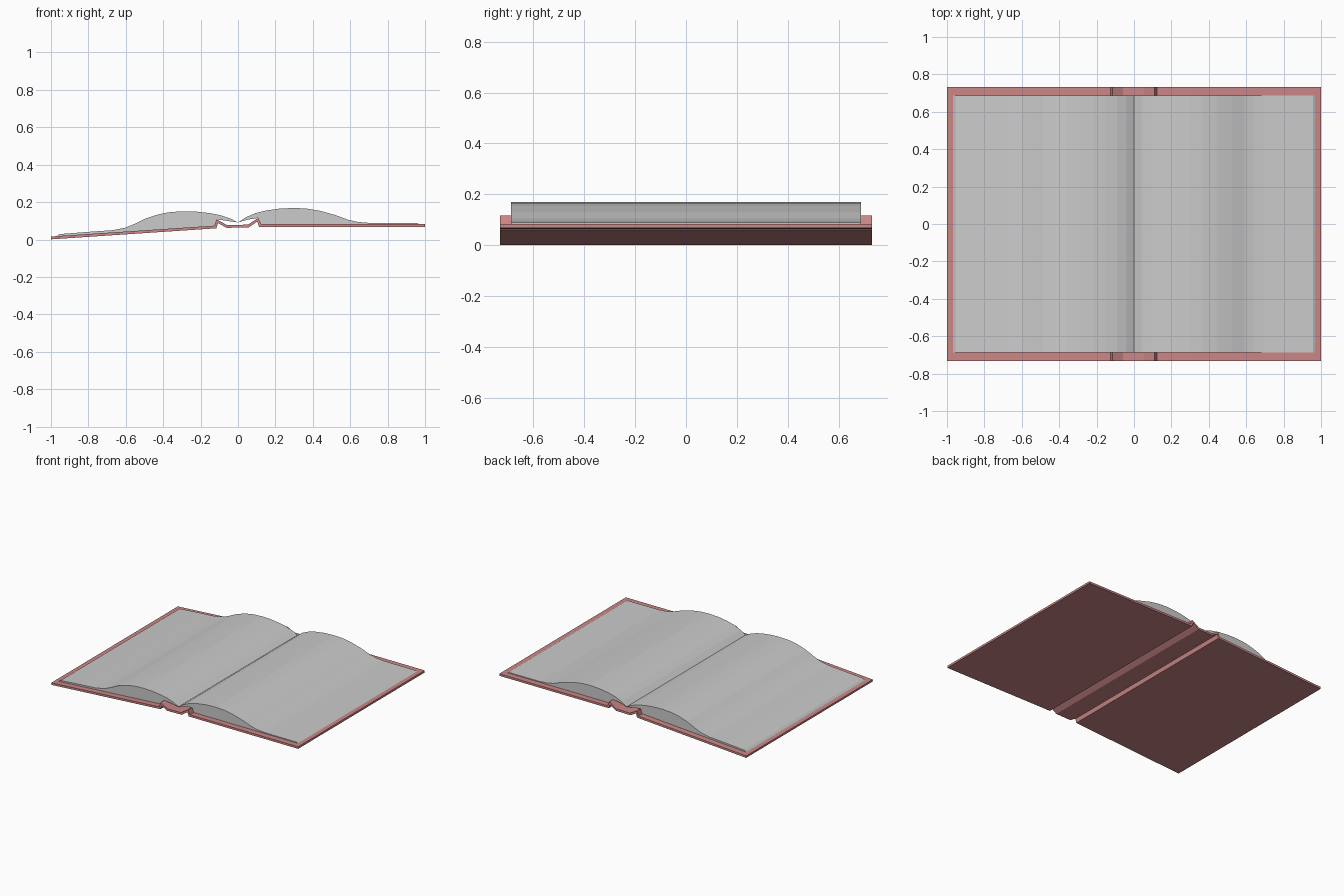
import bpy
import bmesh
from mathutils import Vector

if "Cube" in bpy.data.objects:
    bpy.data.objects.remove(bpy.data.objects["Cube"])

COVER_HALF, PAGE_HALF, THICK = 0.732, 0.688, 0.015


def extrude_profile(name, points, half, mat=None):
    """Closed x/z outline, extruded symmetrically along y."""
    bm = bmesh.new()
    face = bm.faces.new([bm.verts.new((x, -half, z)) for x, z in points])
    geom = bmesh.ops.extrude_face_region(bm, geom=[face])["geom"]
    verts = [g for g in geom if isinstance(g, bmesh.types.BMVert)]
    bmesh.ops.translate(bm, vec=(0, 2 * half, 0), verts=verts)
    bmesh.ops.recalc_face_normals(bm, faces=bm.faces)
    mesh = bpy.data.meshes.new(name)
    bm.to_mesh(mesh)
    bm.free()
    obj = bpy.data.objects.new(name, mesh)
    bpy.context.collection.objects.link(obj)
    if mat:
        mesh.materials.append(mat)
    return obj


def thicken(path, thick):
    """Turn an open centre line into a closed outline with mitred corners."""
    pts = [Vector(p) for p in path]
    dirs = [(b - a).normalized() for a, b in zip(pts, pts[1:])]
    norms = [Vector((-d.y, d.x)) for d in dirs]
    upper, lower = [], []
    for i, p in enumerate(pts):
        a, b = norms[max(i - 1, 0)], norms[min(i, len(norms) - 1)]
        m = (a + b).normalized()
        off = m * min(thick / 2 / m.dot(a), thick * 0.7)
        upper.append(p + off)
        lower.append(p - off)
    return upper + lower[::-1]


red = bpy.data.materials.new("cover_red")
red.diffuse_color = (0.60, 0.24, 0.24, 1)
red.use_nodes = True
red.node_tree.nodes["Principled BSDF"].inputs["Base Color"].default_value = red.diffuse_color

# Cover: two boards joined by raised hinges and a flat spine
cover_line = [(-1, 0.0085), (-0.121, 0.067), (-0.111, 0.098), (-0.06, 0.07),
              (0.055, 0.072), (0.106, 0.106), (0.118, 0.075), (1, 0.075)]
extrude_profile("cover", thicken(cover_line, THICK), COVER_HALF, red)

# Page blocks: curved top, underside resting on the cover
left_pages = [(0, 0.091), (-0.04, 0.112), (-0.09, 0.129), (-0.15, 0.141),
              (-0.22, 0.149), (-0.29, 0.151), (-0.36, 0.147), (-0.42, 0.136),
              (-0.49, 0.114), (-0.55, 0.085), (-0.60, 0.064), (-0.67, 0.05),
              (-0.80, 0.041), (-0.955, 0.029), (-0.97, 0.017),
              (-0.127, 0.073), (-0.113, 0.108), (-0.06, 0.1)]
right_pages = [(0, 0.091), (0.04, 0.118), (0.09, 0.140), (0.15, 0.155),
               (0.22, 0.165), (0.30, 0.169), (0.37, 0.165), (0.44, 0.153),
               (0.52, 0.131), (0.59, 0.105), (0.64, 0.094), (0.70, 0.089),
               (0.957, 0.088), (0.97, 0.081),
               (0.124, 0.081), (0.108, 0.115), (0.05, 0.106)]
extrude_profile("left_pages", left_pages, PAGE_HALF)
extrude_profile("right_pages", right_pages, PAGE_HALF)
